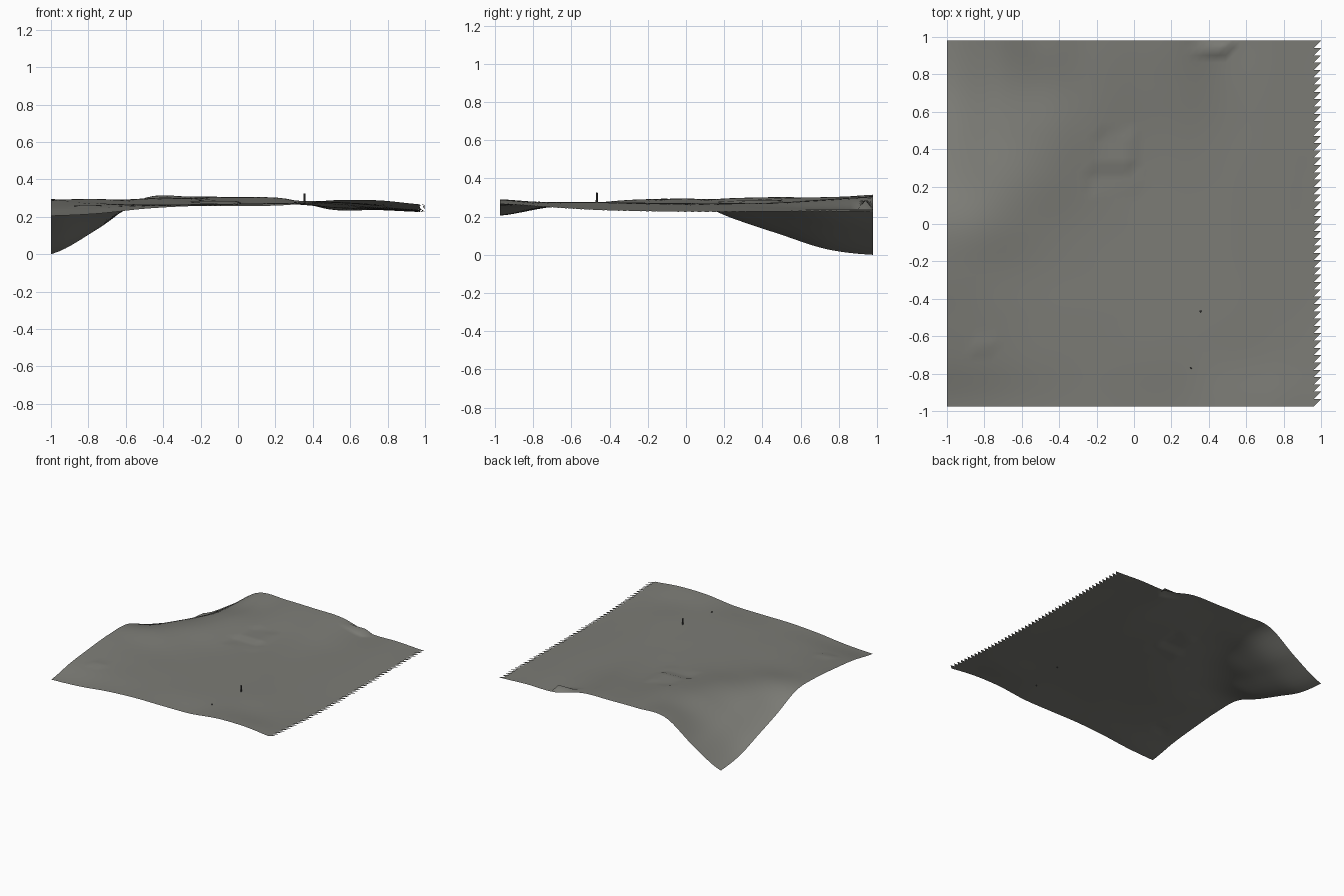
import bpy, bmesh, math

if "Cube" in bpy.data.objects:
    bpy.data.objects.remove(bpy.data.objects["Cube"])

def material(name, rgb):
    m = bpy.data.materials.new(name)
    m.diffuse_color = (*rgb, 1)
    m.use_nodes = True
    m.node_tree.nodes["Principled BSDF"].inputs["Base Color"].default_value = m.diffuse_color
    return m

ground_grey = material("ground grey", (0.20, 0.20, 0.18))
post_grey = material("post dark grey", (0.05, 0.05, 0.05))

# Coarse heights: rows from front to back, columns from left to right
H = [[.205, .217, .243, .257, .258, .262, .288, .288, .265],
     [.247, .250, .260, .263, .268, .272, .276, .265, .250],
     [.272, .268, .266, .267, .270, .274, .275, .255, .235],
     [.290, .278, .268, .267, .270, .273, .268, .248, .228],
     [.284, .295, .280, .270, .270, .270, .262, .243, .225],
     [.190, .270, .297, .282, .270, .268, .256, .240, .225],
     [.108, .215, .295, .297, .278, .272, .250, .238, .227],
     [.030, .160, .280, .302, .293, .285, .246, .237, .228],
     [.000, .135, .300, .308, .305, .298, .238, .236, .225]]

# Level pads: x range, y range, height
PADS = [(-.21, .01, .30, .48, .285), (-.23, .03, .18, .28, .272),
        (-.86, -.74, -.68, -.60, .262), (.32, .50, .91, .96, .285)]

N = 50                      # cells per side
X0, Y0, Y1 = -1.0, -0.975, 0.98
STEP = 2.0 / (N + 1)
DY = (Y1 - Y0) / N

def cubic(p, t):
    a, b, c, d = p
    return b + .5 * t * (c - a + t * (2*a - 5*b + 4*c - d + t * (3*(b - c) + d - a)))

def sample(values, u):
    i = min(int(u), 7)
    get = lambda k: values[max(0, min(8, k))]
    return cubic([get(i + k) for k in (-1, 0, 1, 2)], u - i)

def height(x, y):
    for xa, xb, ya, yb, z in PADS:
        if xa <= x <= xb and ya <= y <= yb:
            return z
    u = (x - X0) / 2 * 8
    v = (y - Y0) / (Y1 - Y0) * 8
    return max(0, sample([sample(row, u) for row in H], v))

def finish(bm, name, mat):
    mesh = bpy.data.meshes.new(name)
    bm.to_mesh(mesh)
    bm.free()
    mesh.materials.append(mat)
    obj = bpy.data.objects.new(name, mesh)
    bpy.context.collection.objects.link(obj)
    return obj

# Terrain sheet, ending in a row of half cells along the right edge
bm = bmesh.new()
grid = {}
for j in range(N + 1):
    for i in range(N + 2):
        if i == N + 1 and j == 0:
            continue
        x, y = X0 + i * STEP, Y0 + j * DY
        grid[i, j] = bm.verts.new((x, y, height(x, y)))
for j in range(N):
    for i in range(N + 1):
        bm.faces.new((grid[i, j], grid[i+1, j+1], grid[i, j+1]))
        if i < N:
            bm.faces.new((grid[i, j], grid[i+1, j], grid[i+1, j+1]))
for f in bm.faces:
    f.smooth = True
finish(bm, "terrain", ground_grey)

# Small posts standing on the terrain
def post(name, x, y, radius, rise):
    base = height(x, y) - .004
    bm = bmesh.new()
    bmesh.ops.create_cone(bm, cap_ends=True, segments=8, radius1=radius,
                          radius2=radius * .8, depth=rise)
    bmesh.ops.translate(bm, vec=(x, y, base + rise / 2), verts=bm.verts)
    finish(bm, name, post_grey)

post("tall_post", .355, -.467, .006, .054)
post("short_post", .305, -.77, .006, .012)
